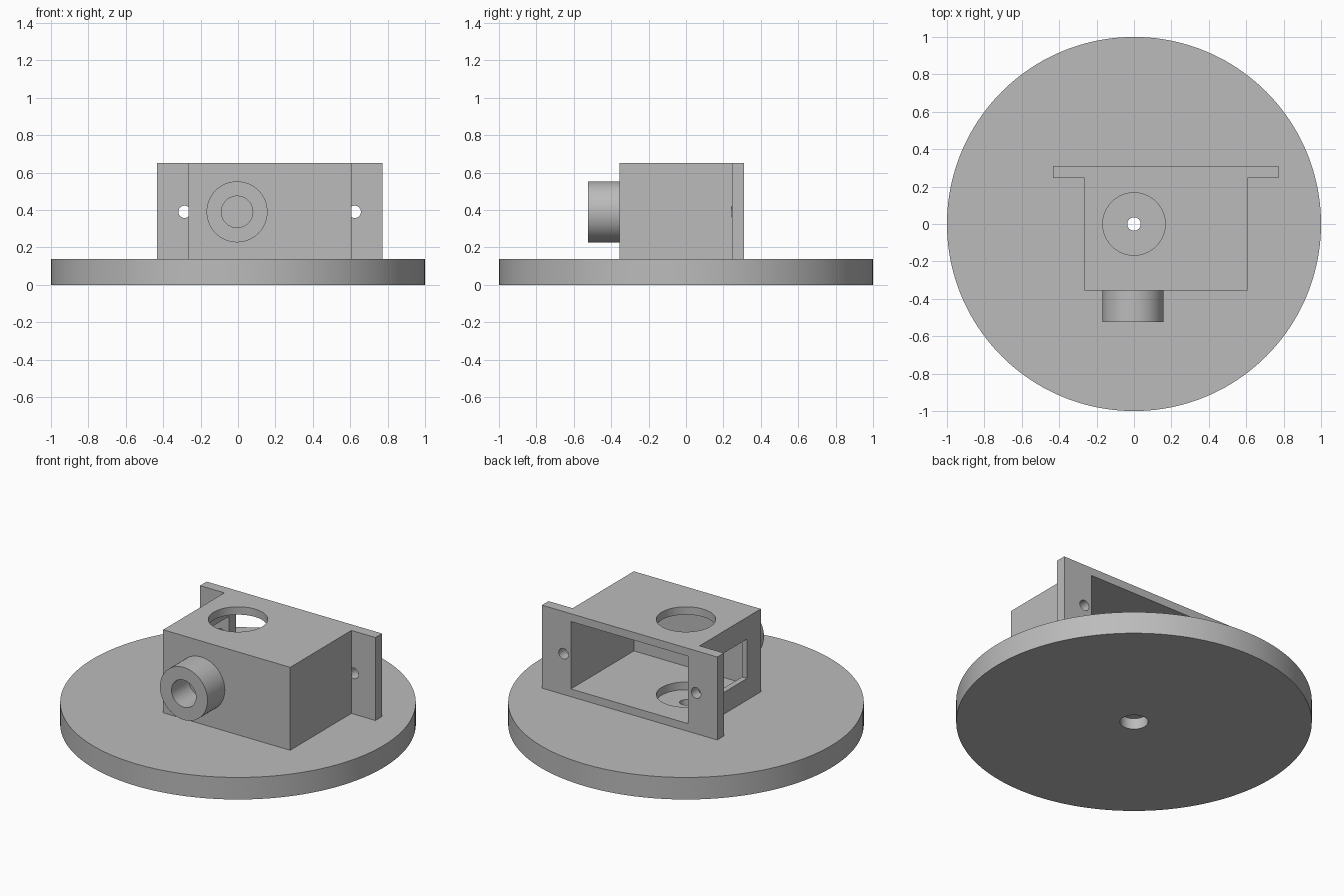
import bpy
import bmesh
from math import radians
from mathutils import Matrix, Vector

default = bpy.data.objects.get("Cube")
if default:
    bpy.data.objects.remove(default, do_unlink=True)

grey = bpy.data.materials.new("light_grey")
grey.use_nodes = True
colour = (0.5, 0.5, 0.5, 1)
grey.diffuse_color = colour
grey.node_tree.nodes["Principled BSDF"].inputs["Base Color"].default_value = colour


def make_object(name, bm):
    bmesh.ops.recalc_face_normals(bm, faces=bm.faces)
    mesh = bpy.data.meshes.new(name)
    bm.to_mesh(mesh)
    bm.free()
    mesh.materials.append(grey)
    obj = bpy.data.objects.new(name, mesh)
    bpy.context.collection.objects.link(obj)
    return obj


def cylinder(name, start, end, radius, segments=64):
    start, end = Vector(start), Vector(end)
    axis = end - start
    bm = bmesh.new()
    turn = axis.to_track_quat("Z", "Y").to_matrix().to_4x4()
    bmesh.ops.create_cone(bm, cap_ends=True, segments=segments, radius1=radius,
                          radius2=radius, depth=axis.length,
                          matrix=Matrix.Translation((start + end) / 2) @ turn)
    return make_object(name, bm)


def box(name, low, high):
    low, high = Vector(low), Vector(high)
    bm = bmesh.new()
    bmesh.ops.create_cube(bm, size=1, matrix=Matrix.Translation((low + high) / 2)
                          @ Matrix.Diagonal((high - low).to_4d()))
    return make_object(name, bm)


def prism(name, outline, z0, z1):
    bm = bmesh.new()
    face = bm.faces.new([bm.verts.new((x, y, z0)) for x, y in outline])
    grown = bmesh.ops.extrude_face_region(bm, geom=[face])["geom"]
    moved = [v for v in grown if isinstance(v, bmesh.types.BMVert)]
    bmesh.ops.translate(bm, verts=moved, vec=(0, 0, z1 - z0))
    return make_object(name, bm)


def cut(obj, *cutters):
    # Subtract each cutter, bake the result, then discard the cutters
    for cutter in cutters:
        mod = obj.modifiers.new("cut", "BOOLEAN")
        mod.operation, mod.solver, mod.object = "DIFFERENCE", "EXACT", cutter
    graph = bpy.context.evaluated_depsgraph_get()
    baked = bpy.data.meshes.new_from_object(obj.evaluated_get(graph))
    obj.modifiers.clear()
    obj.data = baked
    for cutter in cutters:
        bpy.data.objects.remove(cutter, do_unlink=True)


def smooth(obj):
    bpy.ops.object.select_all(action="DESELECT")
    obj.select_set(True)
    bpy.context.view_layer.objects.active = obj
    bpy.ops.object.shade_smooth_by_angle(angle=radians(30))


BASE, TOP, MID = 0.137, 0.652, 0.39
LEFT, RIGHT = -0.265, 0.607
FRONT, FLANGE, BACK = -0.355, 0.245, 0.31

# Round base with a counterbored centre hole
base = cylinder("base_disc", (0, 0, 0), (0, 0, BASE), 1, 160)
cut(base,
    cylinder("centre_hole", (0, 0, -0.1), (0, 0, 0.3), 0.036),
    cylinder("counterbore", (0, 0, -0.1), (0, 0, 0.068), 0.079))

# Housing with mounting flange at the back
housing = prism("housing", [
    (LEFT, FRONT), (RIGHT, FRONT), (RIGHT, FLANGE), (0.772, FLANGE),
    (0.772, BACK), (-0.432, BACK), (-0.432, FLANGE), (LEFT, FLANGE)], BASE, TOP)
cut(housing,
    box("cavity", (-0.231, -0.308, 0.185), (0.573, 0.5, 0.603)),
    box("side_window", (-0.35, -0.22, 0.272), (-0.15, 0.24, 0.516)),
    cylinder("vertical_bore", (0, 0, 0), (0, 0, 0.9), 0.167),
    *[cylinder("screw_hole", (x, FLANGE - 0.001, MID), (x, 0.5, MID), 0.033, 32)
      for x in (-0.286, 0.624)])

# Hollow boss on the front wall
boss = cylinder("front_boss", (-0.005, -0.525, MID), (-0.005, FRONT, MID), 0.163)
cut(boss, cylinder("boss_bore", (-0.005, -0.7, MID), (-0.005, -0.2, MID), 0.084))

for part in (base, housing, boss):
    smooth(part)
